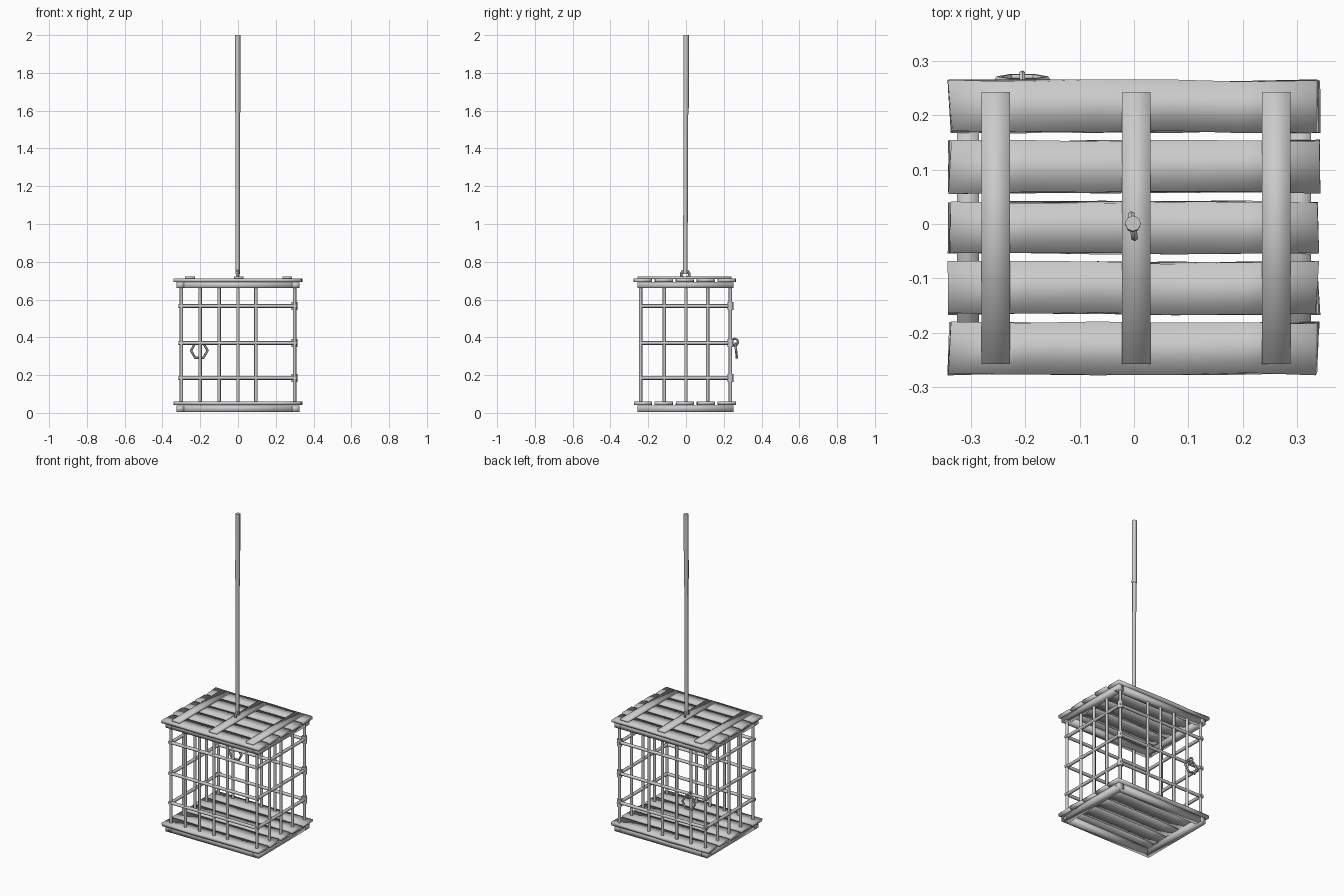
import bpy, bmesh, math, random
from mathutils import Vector

random.seed(4)
cube = bpy.data.objects.get("Cube")
if cube:
    bpy.data.objects.remove(cube)

grey = bpy.data.materials.new("plain grey")
grey.use_nodes = True
COLOUR = (0.6, 0.6, 0.6, 1)
grey.diffuse_color = COLOUR
grey.node_tree.nodes["Principled BSDF"].inputs["Base Color"].default_value = COLOUR


def finish(bm, name):
    mesh = bpy.data.meshes.new(name)
    bmesh.ops.recalc_face_normals(bm, faces=bm.faces)
    bm.to_mesh(mesh)
    bm.free()
    mesh.materials.append(grey)
    for poly in mesh.polygons:
        poly.use_smooth = True
    obj = bpy.data.objects.new(name, mesh)
    bpy.context.collection.objects.link(obj)
    return obj


def board(name, lo, hi, cuts=0, wobble=0.0):
    """Soft-shaded box, optionally cut along its length and warped."""
    lo, hi = Vector(lo), Vector(hi)
    bm = bmesh.new()
    bmesh.ops.create_cube(bm, size=1)
    if cuts:
        edges = [e for e in bm.edges if abs(e.verts[0].co.x - e.verts[1].co.x) > 0.5]
        bmesh.ops.subdivide_edges(bm, edges=edges, cuts=cuts)
    for v in bm.verts:
        v.co = (lo + hi) / 2 + v.co * (hi - lo)
        v.co.x += random.uniform(-wobble, wobble)
        v.co.y += random.uniform(-wobble, wobble) * 0.6
        v.co.z += random.uniform(-wobble, wobble) * 0.2
    return finish(bm, name)


def rod(name, a, b, radius, sides=8):
    a, b = Vector(a), Vector(b)
    bm = bmesh.new()
    bmesh.ops.create_cone(bm, cap_ends=True, segments=sides, radius1=radius,
                          radius2=radius, depth=(b - a).length)
    turn = (b - a).to_track_quat('Z', 'Y')
    for v in bm.verts:
        v.co = turn @ v.co + (a + b) / 2
    obj = finish(bm, name)
    obj.data.set_sharp_from_angle(angle=math.radians(50))
    return obj


def ring(name, centre, major, minor, sides, turn):
    bpy.ops.mesh.primitive_torus_add(location=centre, rotation=turn, major_radius=major,
                                     minor_radius=minor, major_segments=sides, minor_segments=6)
    obj = bpy.context.object
    obj.name = name
    obj.data.materials.append(grey)
    bpy.ops.object.shade_smooth_by_angle(angle=math.radians(50))
    return obj


FRONT, BACK, SIDE = -0.24, 0.235, 0.30

# Square beams around the floor and the roof
for level, z0, z1 in (("floor", 0.005, 0.04), ("roof", 0.66, 0.692)):
    for side, s in (("left", 1), ("right", -1)):
        x0, x1 = sorted((s * 0.285, s * 0.325))
        board(f"{level}_beam_{side}", (x0, -0.258, z0), (x1, 0.252, z1))
    board(f"{level}_beam_front", (-0.325, -0.258, z0), (0.325, -0.218, z1))
    board(f"{level}_beam_back", (-0.325, 0.212, z0), (0.325, 0.252, z1))

# Warped planks of the floor and the roof
for level, z0, z1 in (("floor", 0.042, 0.06), ("roof", 0.693, 0.711)):
    for i, y in enumerate((-0.229, -0.118, -0.006, 0.105, 0.216)):
        board(f"{level}_plank_{i + 1}", (-0.338, y - 0.047, z0), (0.338, y + 0.047, z1), 4, 0.005)

# Battens across the roof
for i, x in enumerate((-0.254, 0.004, 0.261)):
    board(f"roof_batten_{i + 1}", (x - 0.026, -0.257, 0.709), (x + 0.026, 0.242, 0.722))

# Upright bars
for wall, y in (("front", FRONT), ("back", BACK)):
    for i, x in enumerate((-SIDE, -0.2, -0.1, 0, 0.095, SIDE)):
        rod(f"{wall}_bar_{i + 1}", (x, y, 0.05), (x, y, 0.68), 0.009)
for wall, x in (("left", SIDE), ("right", -SIDE)):
    for i, y in enumerate((-0.115, 0, 0.115)):
        rod(f"{wall}_bar_{i + 1}", (x, y, 0.05), (x, y, 0.68), 0.009)

# Level bars around the cage, with hinge sleeves on the door corner
for i, z in enumerate((0.185, 0.37, 0.566)):
    for wall, y in (("front", FRONT), ("back", BACK)):
        rod(f"{wall}_rail_{i + 1}", (-0.315, y, z), (0.312, y, z), 0.010)
    for wall, x in (("left", SIDE), ("right", -SIDE)):
        rod(f"{wall}_rail_{i + 1}", (x, -0.25, z), (x, 0.25, z), 0.010)
    rod(f"door_hinge_{i + 1}", (SIDE, BACK, z - 0.022), (SIDE, BACK, z + 0.022), 0.016)

# Door pull: hexagonal ring on a staple
ring("door_pull", (-0.205, 0.265, 0.33), 0.044, 0.007, 6, (math.radians(96), 0, 0))
ring("door_staple", (-0.205, 0.258, 0.375), 0.018, 0.006, 8, (0, math.radians(90), 0))

# Eyelet and hanging rope
ring("roof_eyelet", (-0.002, -0.004, 0.733), 0.022, 0.007, 10, (0, math.radians(90), math.radians(8)))
rod("rope_lower", (-0.002, -0.004, 0.735), (-0.002, 0.0, 1.6), 0.012)
rod("rope_upper", (-0.002, 0.0, 1.59), (-0.002, 0.001, 2.0), 0.0145)
